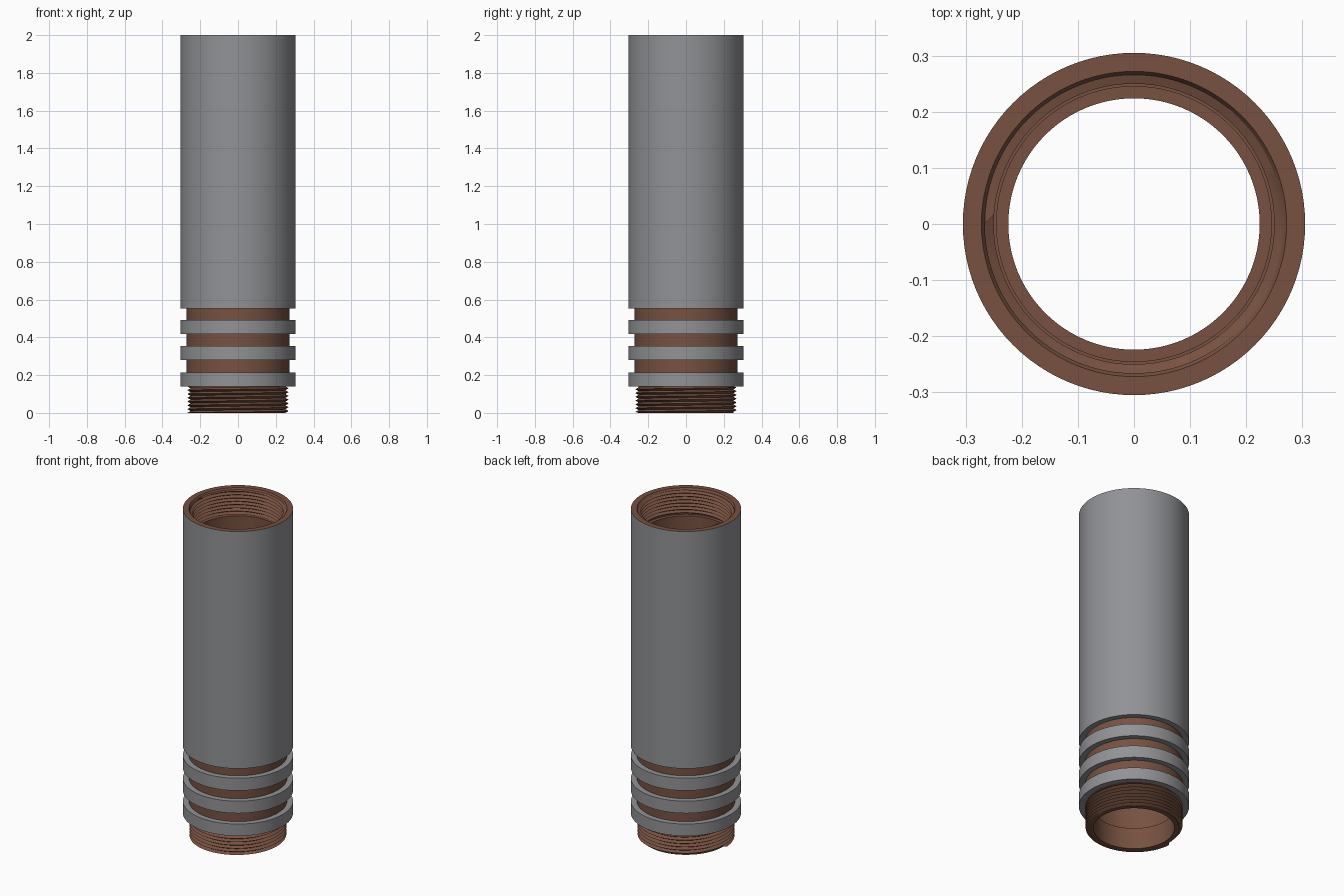
import bpy, bmesh, math

if "Cube" in bpy.data.objects:
    bpy.data.objects.remove(bpy.data.objects["Cube"])

SEG = 96
R_OUT, R_GROOVE, R_BORE, R_NECK = 0.305, 0.272, 0.245, 0.224
PITCH = 0.02


def material(name, rgb):
    m = bpy.data.materials.new(name)
    m.diffuse_color = (*rgb, 1)
    m.use_nodes = True
    m.node_tree.nodes["Principled BSDF"].inputs["Base Color"].default_value = m.diffuse_color
    return m


steel = material("grey coating", (0.285, 0.29, 0.305))
copper = material("brown metal", (0.185, 0.083, 0.052))


def sweep(bm, rows):
    """rows: list of functions t -> (radius, z), t = turn fraction 0..1"""
    grid = []
    for row in rows:
        ring = []
        for i in range(SEG + 1):
            t = i / SEG
            r, z = row(t)
            a = 2 * math.pi * t
            ring.append(bm.verts.new((r * math.cos(a), r * math.sin(a), z)))
        grid.append(ring)
    for lo, hi in zip(grid, grid[1:]):
        for i in range(SEG):
            bm.faces.new((lo[i], lo[i + 1], hi[i + 1], hi[i]))


def lathe(bm, profile):
    sweep(bm, [lambda t, p=p: p for p in profile])


def thread(bm, root, crest, z0, z1, sign):
    """Helical V thread; sign +1 runs up (outside), -1 runs down (inside)"""
    start = z0 - PITCH if sign > 0 else z1

    def row(k):
        def f(t):
            z = start + (sign * k / 2 + t) * PITCH
            if z <= z0 or z >= z1:
                return root, min(max(z, z0), z1)
            return (crest if k % 2 else root), z
        return f
    count = int(math.ceil((z1 - z0) / PITCH)) * 2 + 3
    sweep(bm, [row(k) for k in range(count)])


def finish(name, bm, mat):
    bmesh.ops.remove_doubles(bm, verts=bm.verts, dist=1e-5)
    me = bpy.data.meshes.new(name)
    bm.to_mesh(me)
    bm.free()
    me.materials.append(mat)
    ob = bpy.data.objects.new(name, me)
    bpy.context.collection.objects.link(ob)
    bpy.ops.object.select_all(action='DESELECT')
    ob.select_set(True)
    bpy.context.view_layer.objects.active = ob
    bpy.ops.object.shade_smooth_by_angle(angle=math.radians(30))
    return ob


bands = [(0.14, 0.213), (0.279, 0.353), (0.417, 0.493)]
SLEEVE_Z = 0.552

# brown inner pipe: threaded ends, bore, rim and groove floors
bm = bmesh.new()
thread(bm, 0.251, 0.268, 0.0, 0.14, 1)
lathe(bm, [(0.251, 0.14), (R_GROOVE, 0.14)])
tops = [b[0] for b in bands[1:]] + [SLEEVE_Z]
for (_, z0), z1 in zip(bands, tops):
    lathe(bm, [(R_GROOVE, z0), (R_GROOVE, z1)])
lathe(bm, [(R_OUT, 2.0), (0.272, 2.0), (0.266, 1.99)])
thread(bm, 0.266, 0.25, 1.84, 1.99, -1)
lathe(bm, [(0.266, 1.84), (R_BORE, 1.84), (R_BORE, 0.13), (R_NECK, 0.13),
           (R_NECK, 0.0), (0.251, 0.0)])
finish("inner_pipe", bm, copper)

# grey raised bands
for n, (a, b) in enumerate(bands):
    bm = bmesh.new()
    lathe(bm, [(R_GROOVE, a), (R_OUT, a), (R_OUT, b), (R_GROOVE, b)])
    finish(f"raised_band_{n + 1}", bm, steel)

# grey long sleeve
bm = bmesh.new()
lathe(bm, [(R_GROOVE, SLEEVE_Z), (R_OUT, SLEEVE_Z), (R_OUT, 2.0)])
finish("outer_sleeve", bm, steel)
